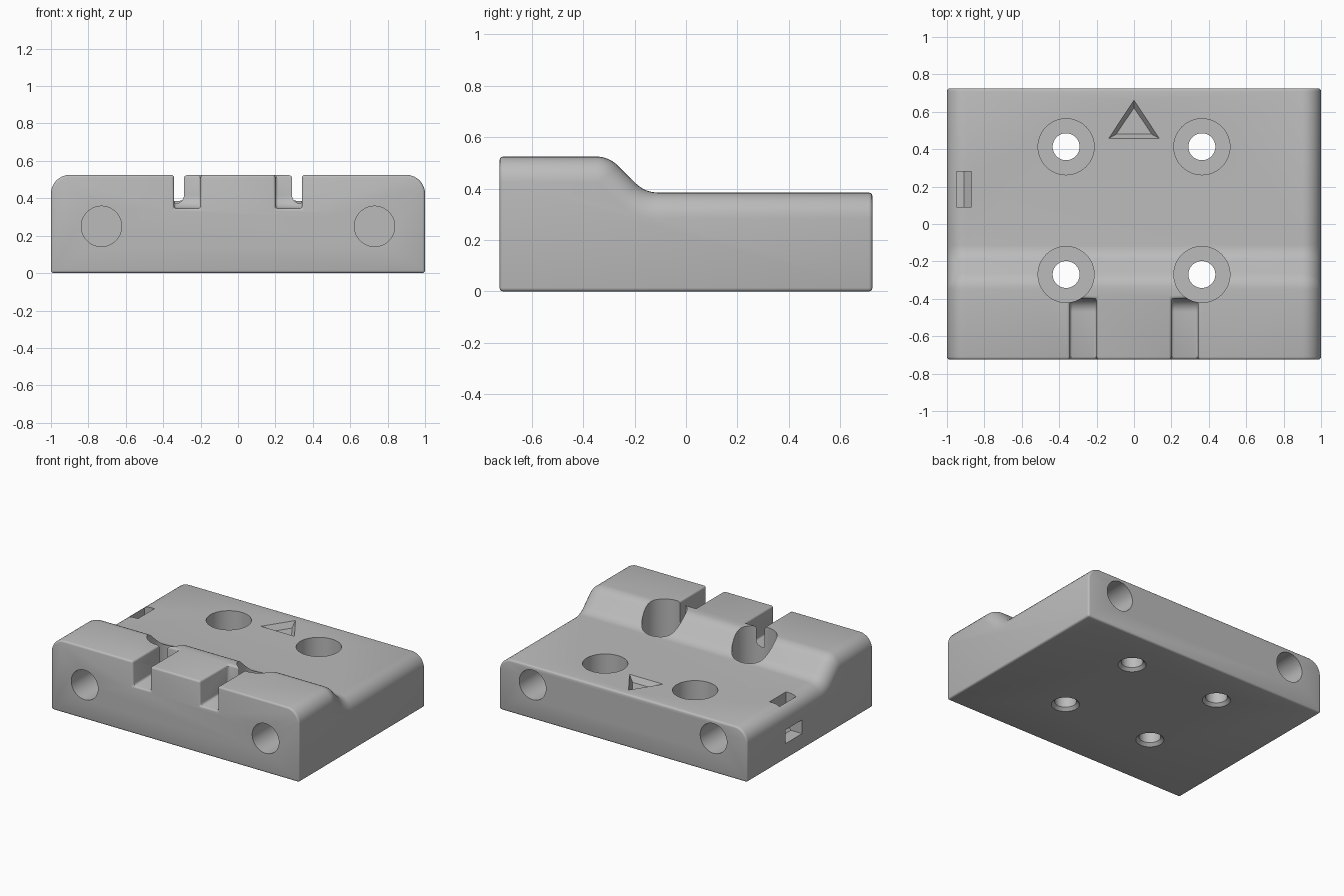
import bpy, bmesh
from math import sin, cos, pi, radians

cube = bpy.data.objects.get("Cube")
if cube:
    bpy.data.objects.remove(cube, do_unlink=True)

W, D, LOW, HIGH = 1.0, 0.725, 0.385, 0.525


def loft(name, rings):
    """Closed solid through equal-sized rings of points."""
    bm = bmesh.new()
    loops = [[bm.verts.new(p) for p in ring] for ring in rings]
    n = len(loops[0])
    for a, b in zip(loops, loops[1:]):
        for i in range(n):
            j = (i + 1) % n
            bm.faces.new((a[i], a[j], b[j], b[i]))
    bm.faces.new(loops[0])
    bm.faces.new(loops[-1])
    bmesh.ops.recalc_face_normals(bm, faces=bm.faces)
    mesh = bpy.data.meshes.new(name)
    bm.to_mesh(mesh)
    bm.free()
    obj = bpy.data.objects.new(name, mesh)
    bpy.context.collection.objects.link(obj)
    return obj


def prism_x(name, profile, x0, x1):
    return loft(name, [[(x, y, z) for y, z in profile] for x in (x0, x1)])


def arc(cy, cz, r, start, end, steps=8):
    angles = [radians(start + (end - start) * i / steps) for i in range(steps + 1)]
    return [(cy + r * cos(a), cz + r * sin(a)) for a in angles]


def circle(r, n=48):
    return [(r * cos(2 * pi * i / n), r * sin(2 * pi * i / n)) for i in range(n)]


def activate(obj):
    bpy.ops.object.select_all(action='DESELECT')
    obj.select_set(True)
    bpy.context.view_layer.objects.active = obj


def cut(obj, cutter):
    cutter.hide_render = True
    mod = obj.modifiers.new("cut", 'BOOLEAN')
    mod.operation = 'DIFFERENCE'
    mod.solver = 'EXACT'
    mod.object = cutter
    activate(obj)
    bpy.ops.object.modifier_apply(modifier=mod.name)
    bpy.data.objects.remove(cutter, do_unlink=True)


# Body: stepped side profile with a soft S-shaped ramp
R = 0.12
profile = [(-D, 0), (D, 0), (D, LOW)]
profile += arc(-0.11, LOW + R, R, 270, 225)
profile += arc(-0.35, HIGH - R, R, 45, 90)
profile += [(-D, HIGH)]
body = prism_x("mounting_block", profile, -W, W)

# Large rounding along both upper side edges
bm = bmesh.new()
bm.from_mesh(body.data)
edges = [e for e in bm.edges
         if all(v.co.z > 0.3 for v in e.verts)
         and e.verts[0].co.x * e.verts[1].co.x > 0]
bmesh.ops.bevel(bm, geom=edges, offset=0.1, offset_type='OFFSET', segments=8,
                profile=0.5, affect='EDGES', clamp_overlap=False)
bm.to_mesh(body.data)
bm.free()

# Two front slots with a curved inner end
slot = [(-0.8, 0.6), (-0.8, 0.345)] + arc(-0.47, 0.415, 0.07, 270, 360) + [(-0.4, 0.6)]
for side in (-1, 1):
    cut(body, prism_x("slot_cutter", slot, side * 0.2, side * 0.342))

# Small rounding of the remaining sharp edges
bevel = body.modifiers.new("small_edges", 'BEVEL')
bevel.width = 0.014
bevel.segments = 3
bevel.limit_method = 'ANGLE'
bevel.angle_limit = radians(40)
bevel.use_clamp_overlap = False
activate(body)
bpy.ops.object.modifier_apply(modifier=bevel.name)

# Counterbored screw holes, chamfered underneath
steps = [(0.113, -0.02), (0.072, 0.021), (0.072, 0.12), (0.15, 0.12), (0.15, 0.7)]
for x in (-0.363, 0.363):
    for y in (-0.27, 0.413):
        cut(body, loft("screw_cutter",
                       [[(x + u, y + v, z) for u, v in circle(r)] for r, z in steps]))

# Blind round pockets in the front and back
for x in (-0.73, 0.73):
    for side in (-1, 1):
        cut(body, loft("pocket_cutter",
                       [[(x + u, side * y, 0.25 + v) for u, v in circle(0.108)]
                        for y in (0.325, 0.8)]))

# Strap channel from the top down and out through one side
channel = [(-1.1, 0.115), (-0.91, 0.115), (-0.87, 0.16), (-0.87, 0.5),
           (-0.95, 0.5), (-0.95, 0.215), (-1.1, 0.215)]
cut(body, loft("channel_cutter", [[(x, y, z) for x, z in channel] for y in (0.09, 0.28)]))

# Recessed direction arrow with sloped walls
outer = [(-0.135, 0.458), (0.135, 0.458), (0, 0.662)]
inner = [(-0.095, 0.48), (0.095, 0.48), (0, 0.622)]
cut(body, loft("arrow_cutter", [[(x, y, z) for x, y in tri]
                                for tri, z in ((inner, 0.345), (outer, LOW), (outer, 0.45))]))

# Single grey colour and smooth shading with sharp edges kept
grey = bpy.data.materials.new("light_grey")
grey.use_nodes = True
colour = (0.5, 0.5, 0.5, 1)
grey.diffuse_color = colour
grey.node_tree.nodes["Principled BSDF"].inputs["Base Color"].default_value = colour
body.data.materials.clear()
body.data.materials.append(grey)
activate(body)
bpy.ops.object.shade_smooth_by_angle(angle=radians(32))
